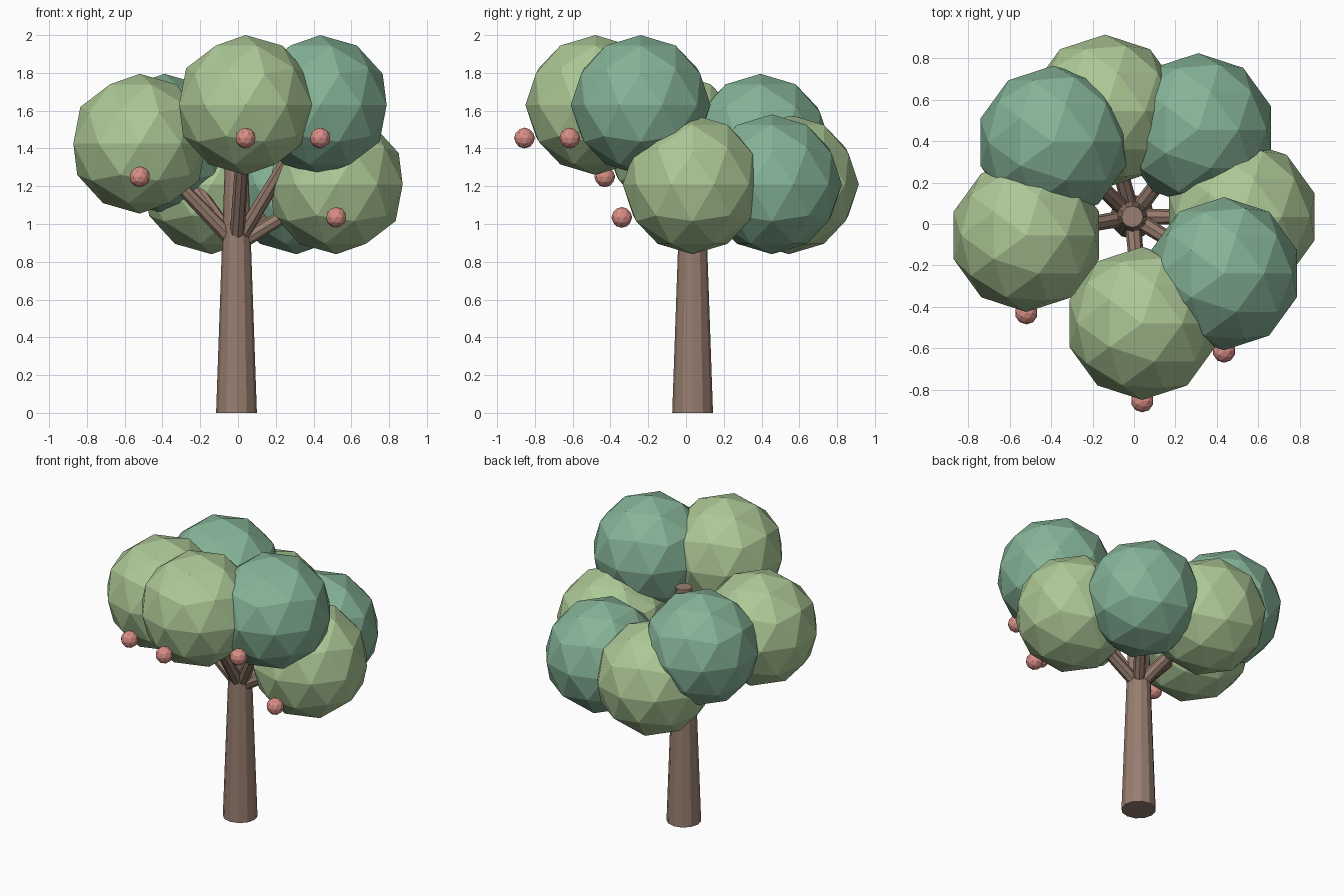
import bpy, math
from mathutils import Vector

if "Cube" in bpy.data.objects:
    bpy.data.objects.remove(bpy.data.objects["Cube"])


def material(name, rgb):
    m = bpy.data.materials.new(name)
    lin = [(c / 255 / 12.92) if c < 11 else ((c / 255 + 0.055) / 1.055) ** 2.4 for c in rgb]
    m.diffuse_color = (*lin, 1)
    m.use_nodes = True
    m.node_tree.nodes["Principled BSDF"].inputs["Base Color"].default_value = m.diffuse_color
    return m


LIGHT = material("light_green", (172, 200, 150))
DARK = material("blue_green", (134, 180, 152))
BARK = material("bark_brown", (152, 126, 111))
PINK = material("fruit_pink", (216, 142, 134))


def finish(name, mat):
    ob = bpy.context.object
    ob.name = name
    ob.data.materials.append(mat)
    return ob


def ball(name, loc, radius, subdivisions, mat):
    bpy.ops.mesh.primitive_ico_sphere_add(subdivisions=subdivisions, radius=radius, location=loc)
    return finish(name, mat)


def limb(name, start, end, r1, r2, sides):
    d = Vector(end) - Vector(start)
    bpy.ops.mesh.primitive_cone_add(vertices=sides, radius1=r1, radius2=r2, depth=d.length,
                                    location=(Vector(start) + Vector(end)) / 2,
                                    rotation=d.to_track_quat('Z', 'Y').to_euler())
    return finish(name, BARK)


# Tapered trunk reaching into the crown
TX, TY = -0.008, 0.035
limb("trunk", (TX, TY, 0), (TX, TY, 1.6), 0.108, 0.052, 12)

# Leaf clumps: centre, colour, carries a fruit
clumps = [
    ((0.52, 0.035, 1.21), LIGHT, True),
    ((0.31, 0.455, 1.21), DARK, False),
    ((-0.14, 0.545, 1.21), LIGHT, False),
    ((-0.39, 0.395, 1.425), DARK, False),
    ((-0.52, -0.055, 1.425), LIGHT, True),
    ((0.04, -0.48, 1.63), LIGHT, True),
    ((0.435, -0.24, 1.63), DARK, True),
]
for i, (c, mat, fruit) in enumerate(clumps, 1):
    ball(f"leaf_clump_{i}", c, 0.37, 2, mat)
    # Branch from the trunk to the clump
    limb(f"branch_{i}", (TX, TY, 0.89), c, 0.04, 0.032, 8)
    # Fruit at the lower front of the clump
    if fruit:
        ball(f"fruit_{i}", (c[0], c[1] - 0.375, c[2] - 0.175), 0.055, 2, PINK)
